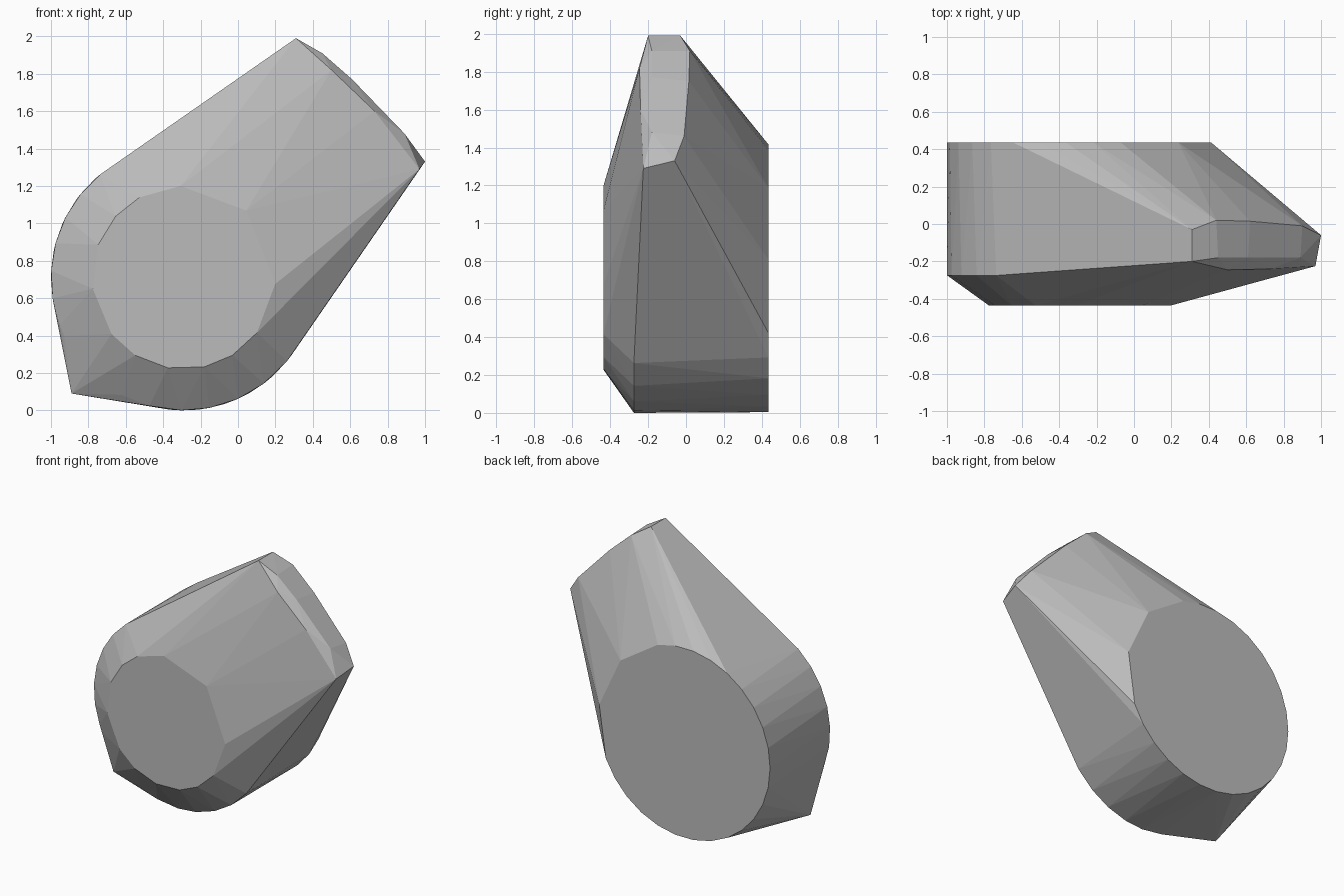
import bpy, bmesh
from math import radians, cos, sin
from mathutils import Vector

if "Cube" in bpy.data.objects:
    bpy.data.objects.remove(bpy.data.objects["Cube"], do_unlink=True)

grey = bpy.data.materials.new("plain grey")
grey.use_nodes = True
colour = (0.5, 0.5, 0.5, 1)
grey.diffuse_color = colour
grey.node_tree.nodes["Principled BSDF"].inputs["Base Color"].default_value = colour

CENTRE_X, CENTRE_Z = -0.29, 0.71


def ring(angles, radius, y):
    """Points round the drum axis, angles counted from +x towards +z."""
    return [Vector((CENTRE_X + radius * cos(radians(a)), y,
                    CENTRE_Z + radius * sin(radians(a)))) for a in angles]


# Round drum: small front cap, full-width shoulder, flat back
front_cap = ring((-4, 47, 92, 119, 138, 159, 187, 218, 238, 260, 283, 302, 323), 0.49, -0.435)
shoulder = ring(range(129, 206, 12), 0.71, -0.275)
shoulder += ring((206, 242, 255, 269, 281, 294, 307, 321), 0.71, -0.275)
back_cap = ring((8, 42, 72), 0.71, 0.435) + ring(range(84, 346, 12), 0.71, 0.435)

# Pointed corner at the lower side
corner = [Vector((-0.89, -0.2, 0.09))]

# Narrow curved end of the arm: front rim, crown, back rim
rim_front = [(0.31, -0.2, 1.99), (0.5, -0.245, 1.82), (0.73, -0.24, 1.6), (0.97, -0.225, 1.29)]
crown = [(x, -0.18, z) for x, z in ((0.45, 1.91), (0.61, 1.77), (0.75, 1.62), (0.89, 1.48))]
rim_back = [(0.31, -0.03, 1.99), (0.44, 0.02, 1.91), (0.62, 0.015, 1.75),
            (0.9, -0.01, 1.46), (1.0, -0.06, 1.33)]
arm_end = [Vector(p) for p in rim_front + crown + rim_back]

# Wrap one tight faceted skin round all the sections
bm = bmesh.new()
for p in front_cap + shoulder + back_cap + corner + arm_end:
    bm.verts.new(p)
hull = bmesh.ops.convex_hull(bm, input=bm.verts)
loose = {g for g in hull["geom_interior"] + hull["geom_unused"]
         if isinstance(g, bmesh.types.BMVert)}
bmesh.ops.delete(bm, geom=list(loose), context="VERTS")
bmesh.ops.dissolve_limit(bm, angle_limit=radians(1), verts=bm.verts, edges=bm.edges)
bmesh.ops.recalc_face_normals(bm, faces=bm.faces)

mesh = bpy.data.meshes.new("faceted_body")
bm.to_mesh(mesh)
bm.free()
mesh.materials.append(grey)
body = bpy.data.objects.new("faceted_body", mesh)
bpy.context.collection.objects.link(body)
